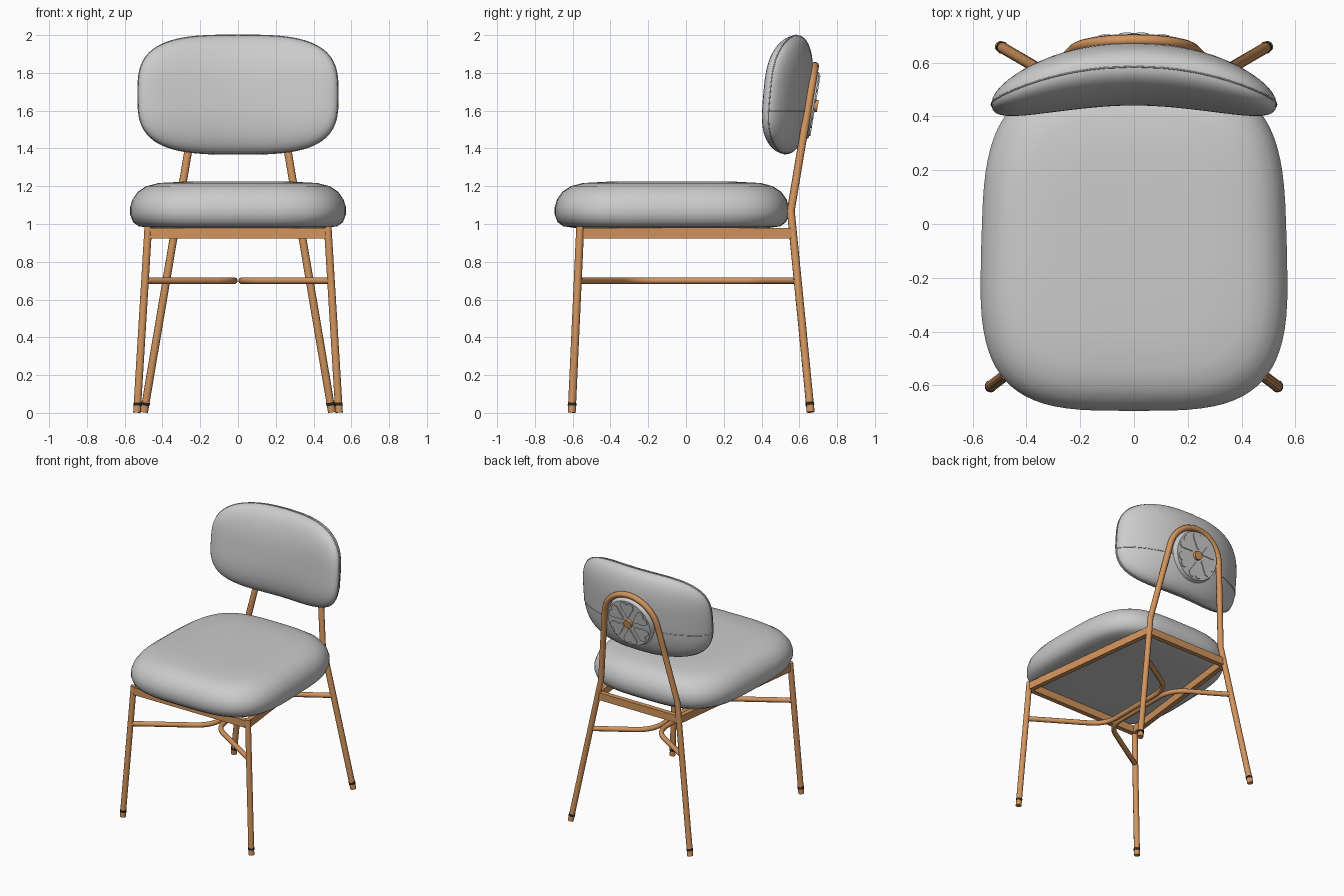
import bpy, bmesh
from math import sin, cos, pi, atan
from mathutils import Vector, Matrix

default = bpy.data.objects.get("Cube")
if default:
    bpy.data.objects.remove(default, do_unlink=True)


def material(name, color):
    m = bpy.data.materials.new(name)
    m.use_nodes = True
    m.diffuse_color = color
    m.node_tree.nodes["Principled BSDF"].inputs["Base Color"].default_value = color
    return m


COPPER = material("copper_metal", (0.65, 0.30, 0.11, 1))
BLACK = material("black_rubber", (0.02, 0.02, 0.02, 1))
TUBE = 0.021


def finish(obj, mat=None, angle=40):
    if mat:
        obj.data.materials.append(mat)
    bpy.ops.object.select_all(action='DESELECT')
    obj.select_set(True)
    bpy.context.view_layer.objects.active = obj
    bpy.ops.object.shade_smooth_by_angle(angle=angle * pi / 180)
    return obj


def mesh_object(name, bm, mat=None, angle=40):
    bmesh.ops.recalc_face_normals(bm, faces=bm.faces)
    mesh = bpy.data.meshes.new(name)
    bm.to_mesh(mesh)
    bm.free()
    obj = bpy.data.objects.new(name, mesh)
    bpy.context.collection.objects.link(obj)
    return finish(obj, mat, angle)


def loft(name, rings, first, last):
    """Skin closed rings together and close both ends on a pole."""
    bm = bmesh.new()
    loops = [[bm.verts.new(p) for p in ring] for ring in rings]
    n = len(loops[0])
    for a, b in zip(loops, loops[1:]):
        for i in range(n):
            j = (i + 1) % n
            bm.faces.new((a[i], a[j], b[j], b[i]))
    for loop, pole in ((loops[0], first), (loops[-1], last)):
        v = bm.verts.new(pole)
        for i in range(n):
            bm.faces.new((loop[i], loop[(i + 1) % n], v))
    return mesh_object(name, bm, angle=80)


def tube(name, points, radius=TUBE, mat=COPPER, cyclic=False):
    curve = bpy.data.curves.new(name, 'CURVE')
    curve.dimensions = '3D'
    curve.bevel_depth = radius
    curve.bevel_resolution = 3
    curve.use_fill_caps = True
    spline = curve.splines.new('POLY')
    spline.points.add(len(points) - 1)
    for sp, p in zip(spline.points, points):
        sp.co = (*p, 1)
    spline.use_cyclic_u = cyclic
    spline.use_smooth = True
    if mat:
        curve.materials.append(mat)
    obj = bpy.data.objects.new(name, curve)
    bpy.context.collection.objects.link(obj)
    return obj


def beam(name, a, b, width, height):
    a, b = Vector(a), Vector(b)
    d = b - a
    turn = Matrix.Rotation(d.to_2d().angle_signed(Vector((1, 0))), 4, 'Z')
    bm = bmesh.new()
    bmesh.ops.create_cube(bm, size=1, matrix=Matrix.Translation((a + b) / 2) @ turn
                          @ Matrix.Diagonal((d.length, width, height, 1)))
    return mesh_object(name, bm, COPPER, 30)


def disc(name, radius, depth, matrix, mat=None):
    bm = bmesh.new()
    bmesh.ops.create_cone(bm, cap_ends=True, segments=48, radius1=radius,
                          radius2=radius * 0.93, depth=depth, matrix=matrix)
    return mesh_object(name, bm, mat, 30)


def power(v, e):
    return abs(v) ** e * (1 if v >= 0 else -1)


def superellipse(n, count=80):
    return [(power(cos(2 * pi * i / count), 2 / n), power(sin(2 * pi * i / count), 2 / n))
            for i in range(count)]


# Seat cushion: tapered rounded outline swept through an inset profile
SEAT_PROFILE = [(0.3, 0.98), (0.1, 0.98), (0.045, 0.988), (0.015, 1.01), (0, 1.05),
                (0, 1.09), (0.012, 1.13), (0.04, 1.17), (0.085, 1.2), (0.15, 1.217),
                (0.28, 1.224), (0.45, 1.226)]
seat_rings = [[((0.568 - d) * x * (1 - 0.03 * y), -0.075 + (0.62 - d) * y, z)
               for x, y in superellipse(3.5)] for d, z in SEAT_PROFILE]
loft("seat_cushion", seat_rings, (0, -0.075, 0.98), (0, -0.075, 1.226))

# Backrest cushion: curved lens with a rounded rectangular outline
BACK_X, BACK_Z, BACK_MID, BACK_N = 0.53, 0.315, 1.685, 3.2


def back_y(x, z, side):
    r = (abs(x / BACK_X) ** BACK_N + abs(z / BACK_Z) ** BACK_N) ** (1 / BACK_N)
    middle = 0.557 + 0.09 * z - 0.4 * x * x
    return middle + side * 0.11 * max(0, 1 - r ** 2.5) ** 0.45


def back_point(x, z, side):
    return (x, back_y(x, z, side), BACK_MID + z)


STEPS = 14
back_rings = []
for k in range(1, 2 * STEPS):
    r, side = sin(pi * k / (2 * STEPS)), -1 if k < STEPS else 1
    back_rings.append([back_point(BACK_X * r * x, BACK_Z * r * z, side)
                       for x, z in superellipse(BACK_N)])
loft("backrest_cushion", back_rings, back_point(0, 0, -1), back_point(0, 0, 1))

# Backrest seams
tube("backrest_edge_seam", [back_point(BACK_X * x, BACK_Z * z, 1)
                            for x, z in superellipse(BACK_N)], 0.003, None, True)
tube("backrest_rear_seam", [back_point(BACK_X * 0.995 * sin(pi * i / 40), -0.09, 1)
                            for i in range(-20, 21)], 0.003, None)

# Rear legs and backrest hoop in one bent tube
HOOP_Z, HOOP_R, LEAN = 1.615, 0.222, 0.167


def hoop_y(z):
    return 0.555 + LEAN * (z - 1.07)


REAR_FOOT, REAR_BEND = Vector((0.497, 0.66, 0.004)), Vector((0.317, 0.555, 1.07))
FRONT_FOOT, FRONT_TOP = Vector((0.535, -0.605, 0.002)), Vector((0.475, -0.56, 0.985))
side_flip = Vector((-1, 1, 1))
arch = []
for i in range(25):
    a = pi * (10 + 160 * i / 24) / 180
    z = HOOP_Z + HOOP_R * sin(a)
    arch.append((HOOP_R * cos(a), hoop_y(z), z))
tube("rear_legs_and_hoop", [REAR_FOOT, REAR_BEND, *arch,
                            REAR_BEND * side_flip, REAR_FOOT * side_flip])


def bend(a, corner, b, reach):
    """Rounded corner from a towards b."""
    p = corner + (a - corner).normalized() * reach
    q = corner + (b - corner).normalized() * reach
    return [p.lerp(corner, t / 8).lerp(corner.lerp(q, t / 8), t / 8) for t in range(9)]


# Front legs, foot bands, side rails and stretchers, mirrored
for label, s in (("left", 1), ("right", -1)):
    flip = Vector((s, 1, 1))
    tube(label + "_front_leg", [FRONT_FOOT * flip, FRONT_TOP * flip])
    for part, foot, top in (("front", FRONT_FOOT, FRONT_TOP), ("rear", REAR_FOOT, REAR_BEND)):
        axis = (top - foot) / (top.z - foot.z)
        tube(f"{label}_{part}_foot_band", [(foot + axis * h) * flip for h in (0.036, 0.052)],
             TUBE + 0.002, BLACK)

    beam(label + "_side_rail", (0.472 * s, -0.56, 0.952), (0.338 * s, 0.565, 0.952), 0.036, 0.055)

    start, end = Vector((0.49, -0.573, 0.7)), Vector((0.38, 0.591, 0.7))
    c1, c2 = Vector((0.02, -0.28, 0.7)), Vector((0.02, 0.37, 0.7))
    path = [start, *bend(start, c1, c2, 0.12), *bend(c1, c2, end, 0.12), end]
    tube(label + "_stretcher", [p * flip for p in path], 0.018)

beam("front_rail", (-0.472, -0.56, 0.952), (0.472, -0.56, 0.952), 0.036, 0.055)
beam("rear_rail", (-0.338, 0.56, 0.952), (0.338, 0.56, 0.952), 0.036, 0.055)

# Medallion framed by the hoop, local z pointing to the rear
tilt = Matrix.Translation((0, hoop_y(1.63) + 0.012, 1.63)) @ Matrix.Rotation(
    -pi / 2 - atan(LEAN), 4, 'X')
disc("medallion", 0.188, 0.036, tilt)
disc("medallion_hub", 0.034, 0.04, tilt @ Matrix.Translation((0, 0, 0.018)), COPPER)

# Six raised heart-shaped petals
HALF_PETAL = [(0.05, 0.008), (0.08, 0.024), (0.11, 0.044), (0.135, 0.055),
              (0.155, 0.048), (0.163, 0.03), (0.16, 0.012)]
outline = HALF_PETAL + [(0.147, 0)] + [(x, -y) for x, y in reversed(HALF_PETAL)]
for i in range(6):
    bm = bmesh.new()
    turn = tilt @ Matrix.Rotation(pi / 6 + i * pi / 3, 4, 'Z')
    base = bm.faces.new([bm.verts.new(turn @ Vector((x, y, 0.012))) for x, y in outline])
    raised = bmesh.ops.extrude_face_region(bm, geom=[base])["geom"]
    lift = turn.to_3x3() @ Vector((0, 0, 0.013))
    bmesh.ops.translate(bm, vec=lift, verts=[v for v in raised if isinstance(v, bmesh.types.BMVert)])
    mesh_object(f"medallion_petal_{i + 1}", bm, angle=30)
